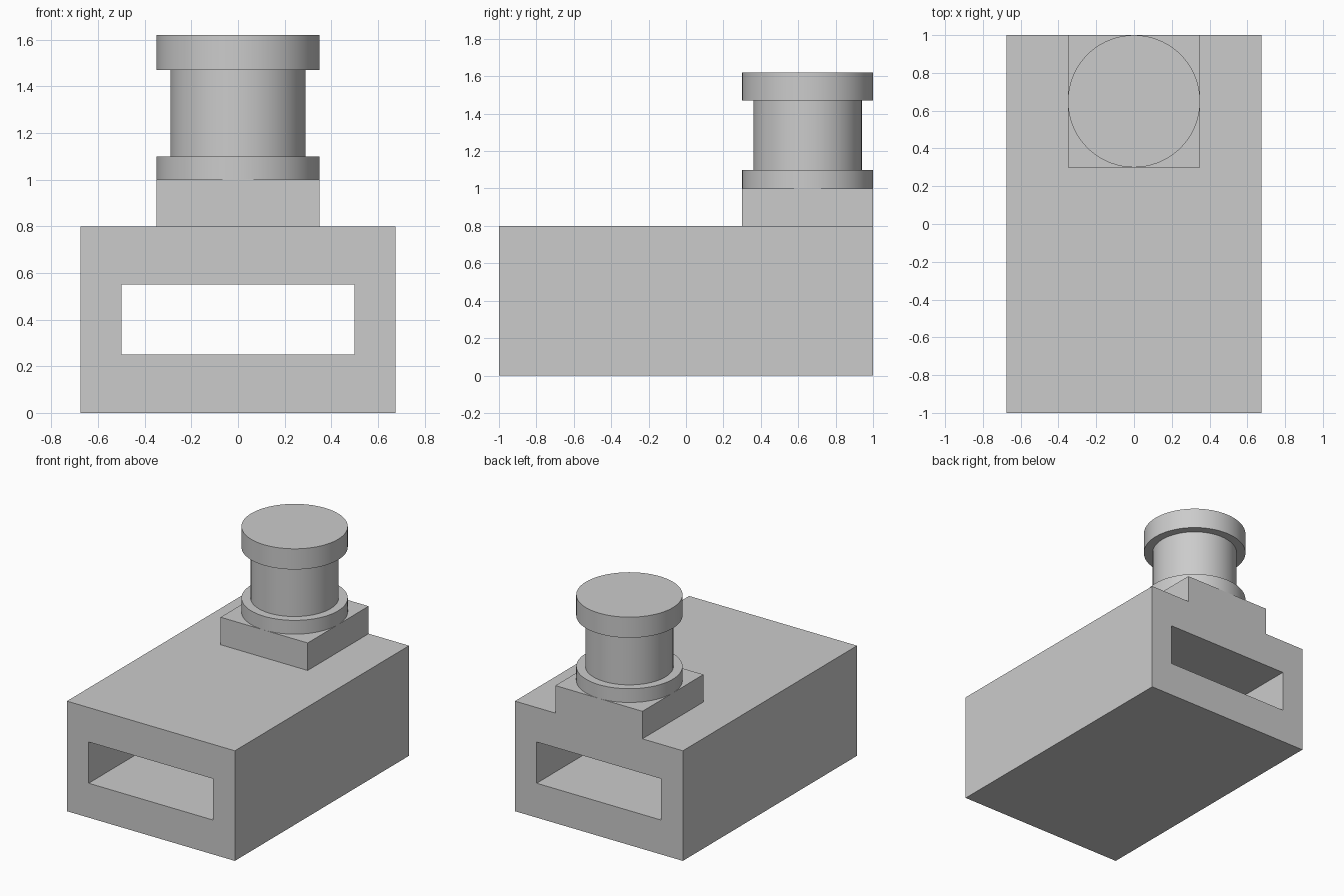
import bpy
import bmesh
from math import radians
from mathutils import Matrix, Vector

cube = bpy.data.objects.get("Cube")
if cube:
    bpy.data.objects.remove(cube, do_unlink=True)

GREY = (0.6, 0.6, 0.6, 1.0)
grey = bpy.data.materials.new("plain grey")
grey.use_nodes = True
grey.diffuse_color = GREY
grey.node_tree.nodes["Principled BSDF"].inputs["Base Color"].default_value = GREY


def add_object(name, bm):
    bmesh.ops.recalc_face_normals(bm, faces=bm.faces)
    mesh = bpy.data.meshes.new(name)
    bm.to_mesh(mesh)
    bm.free()
    mesh.materials.append(grey)
    obj = bpy.data.objects.new(name, mesh)
    bpy.context.collection.objects.link(obj)
    return obj


def box(name, low, high):
    low, high = Vector(low), Vector(high)
    bm = bmesh.new()
    place = Matrix.Translation((low + high) / 2) @ Matrix.Diagonal((high - low).to_4d())
    bmesh.ops.create_cube(bm, size=1, matrix=place)
    return add_object(name, bm)


def lathe(name, profile, centre, sides):
    bm = bmesh.new()
    verts = [bm.verts.new((r, 0, z)) for r, z in profile]
    edges = [bm.edges.new(pair) for pair in zip(verts, verts[1:])]
    bmesh.ops.spin(bm, geom=verts + edges, cent=(0, 0, 0), axis=(0, 0, 1),
                   angle=radians(360), steps=sides)
    bmesh.ops.remove_doubles(bm, verts=bm.verts, dist=0.0001)
    # Close the two flat ends
    bmesh.ops.holes_fill(bm, edges=[e for e in bm.edges if e.is_boundary], sides=0)
    obj = add_object(name, bm)
    obj.location = centre
    return obj


def combine(target, other, operation):
    mod = target.modifiers.new(operation.lower(), "BOOLEAN")
    mod.operation = operation
    mod.solver = "EXACT"
    mod.object = other
    bpy.context.view_layer.objects.active = target
    bpy.ops.object.modifier_apply(modifier=mod.name)
    bpy.data.objects.remove(other, do_unlink=True)


# Main block with a raised pedestal flush with the back, and a slot right through
body = box("body_block", (-0.675, -1, 0), (0.675, 1, 0.8))
combine(body, box("pedestal", (-0.35, 0.3, 0.7), (0.35, 1, 1)), "UNION")
combine(body, box("slot_cutter", (-0.5, -1.1, 0.25), (0.5, 1.1, 0.55)), "DIFFERENCE")

# Turned post: base flange, narrower neck, and thick cap
post = lathe("flanged_post",
             [(0.35, 1), (0.35, 1.1), (0.29, 1.1), (0.29, 1.47), (0.35, 1.47), (0.35, 1.62)],
             (0, 0.65, 0), 72)
bpy.ops.object.select_all(action="DESELECT")
post.select_set(True)
bpy.context.view_layer.objects.active = post
bpy.ops.object.shade_smooth_by_angle(angle=radians(30))
